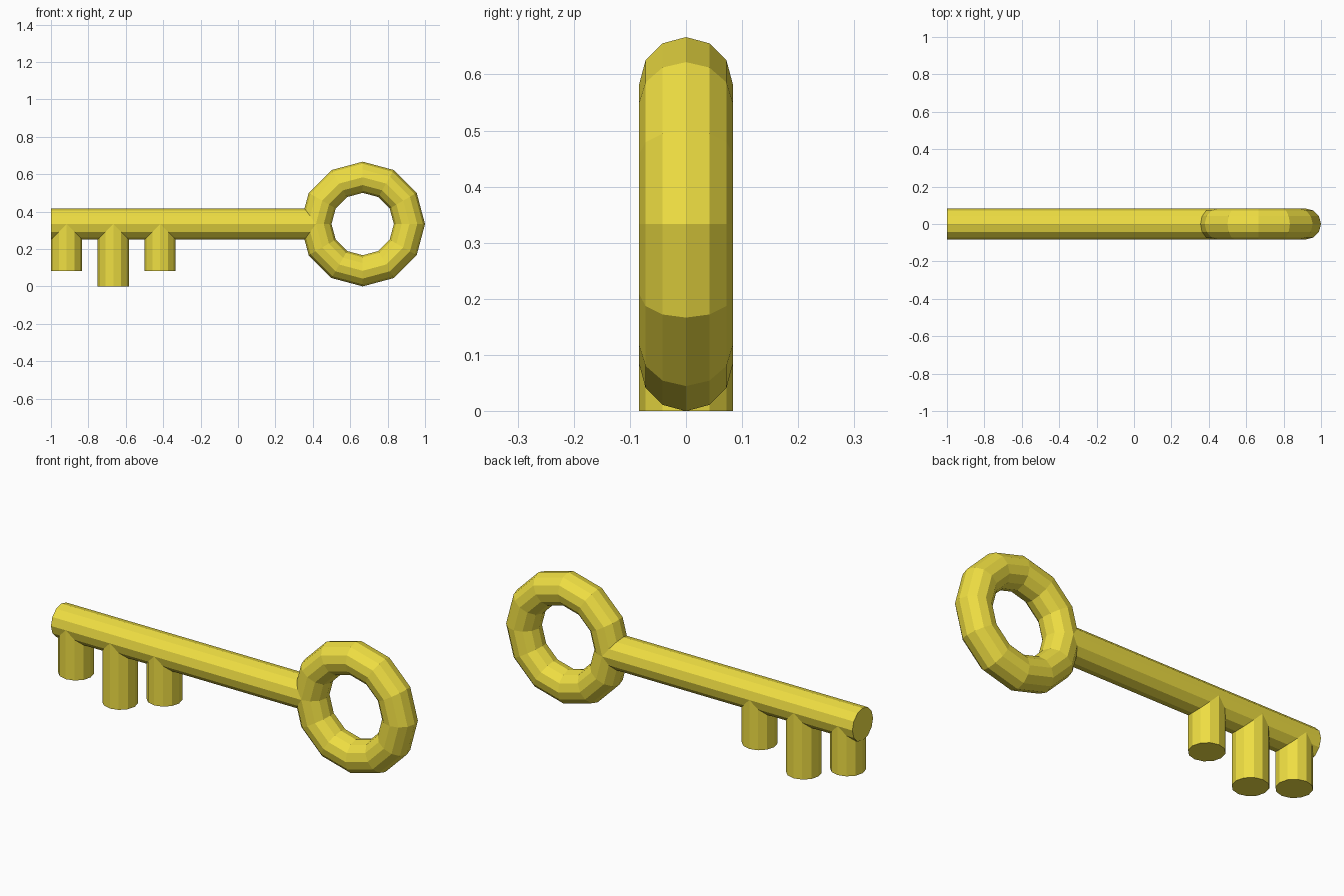
import bpy
from math import pi

if "Cube" in bpy.data.objects:
    bpy.data.objects.remove(bpy.data.objects["Cube"])

R = 1 / 12          # tube radius shared by every part
AXIS_Z = 1 / 3      # height of the shaft centreline

brass = bpy.data.materials.new("yellow_brass")
brass.diffuse_color = (0.86, 0.73, 0.055, 1)
brass.use_nodes = True
brass.node_tree.nodes["Principled BSDF"].inputs["Base Color"].default_value = brass.diffuse_color


def finish(name):
    obj = bpy.context.object
    obj.name = name
    obj.data.materials.append(brass)
    return obj


def rod(name, length, location, rotation=(0, 0, 0)):
    # vertices of the 12-gon fall on the axes
    bpy.ops.mesh.primitive_cylinder_add(vertices=12, radius=R, depth=length,
                                        location=location, rotation=rotation)
    return finish(name)


# Ring handle, standing upright
bpy.ops.mesh.primitive_torus_add(major_segments=12, minor_segments=12,
                                 major_radius=0.25, minor_radius=R,
                                 location=(2 / 3, 0, AXIS_Z),
                                 rotation=(pi / 2, 0, 0))
finish("ring_handle")

# Shaft from the free end to the middle of the ring tube
x0, x1 = -1, 5 / 12
rod("shaft", x1 - x0, ((x0 + x1) / 2, 0, AXIS_Z), (0, pi / 2, 0))

# Three teeth hanging from the shaft centreline
for i, bottom in enumerate((R, 0, R)):
    rod(f"tooth_{i + 1}", AXIS_Z - bottom,
        (-11 / 12 + i * 0.25, 0, (AXIS_Z + bottom) / 2))
